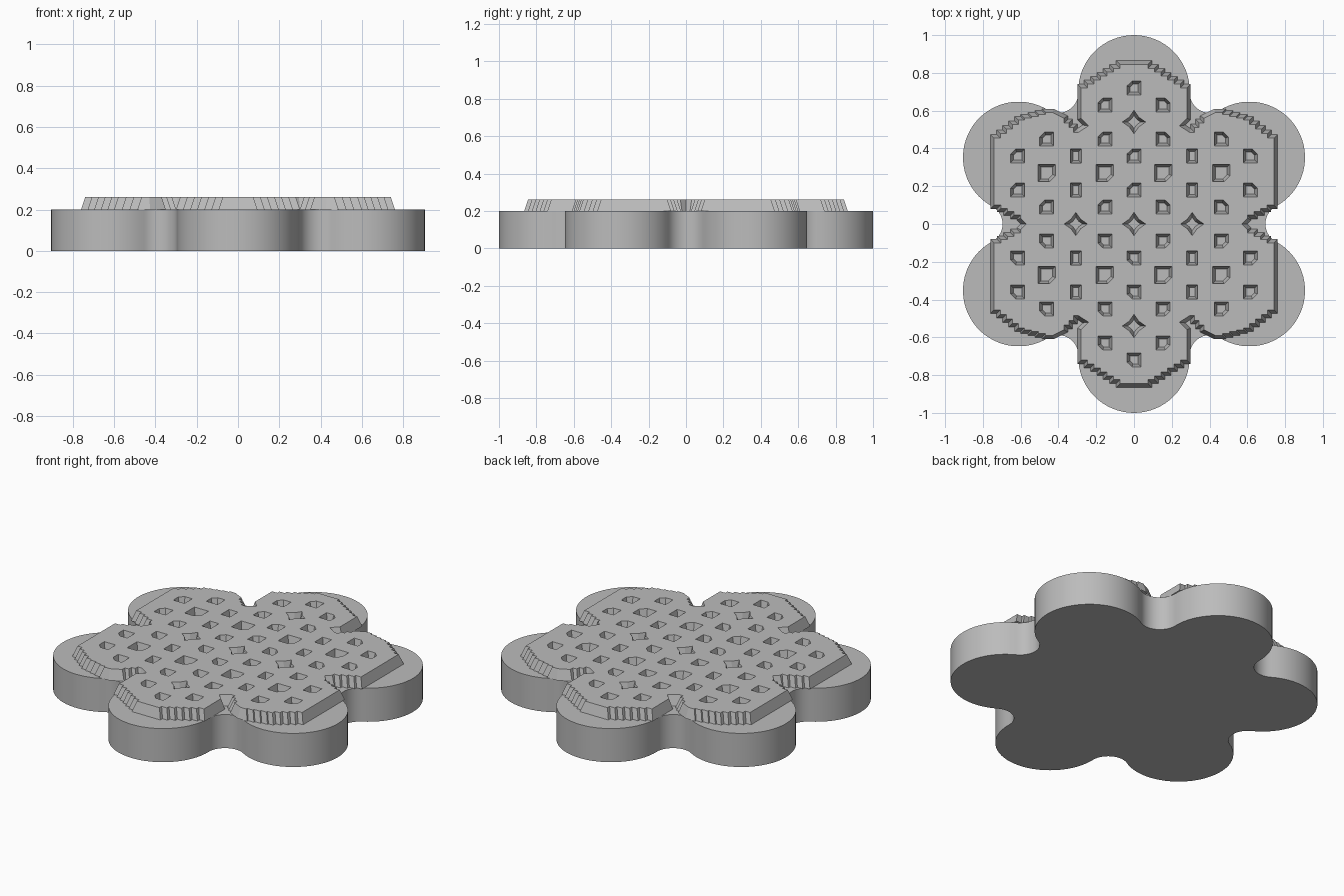
import bpy, bmesh
from math import radians, atan2, cos, sin, pi, sqrt
from mathutils import Vector

cube = bpy.data.objects.get("Cube")
if cube:
    bpy.data.objects.remove(cube, do_unlink=True)

grey = bpy.data.materials.new("plain grey")
grey.use_nodes = True
colour = (0.5, 0.5, 0.5, 1)
grey.diffuse_color = colour
grey.node_tree.nodes["Principled BSDF"].inputs["Base Color"].default_value = colour


def make_object(name, bm):
    mesh = bpy.data.meshes.new(name)
    bm.to_mesh(mesh)
    bm.free()
    mesh.materials.append(grey)
    obj = bpy.data.objects.new(name, mesh)
    bpy.context.collection.objects.link(obj)
    return obj


def arc(centre, radius, start, end, steps):
    return [centre + radius * Vector((cos(a), sin(a)))
            for a in (start + (end - start) * i / steps for i in range(steps + 1))]


def polar(radius, angle):
    return Vector((radius * cos(angle), radius * sin(angle)))


# Flower base: six round lobes joined by concave fillets
LOBE_AT, LOBE_R, FILLET_R = 0.705, 0.295, 0.106
fillet_at = LOBE_AT * cos(pi / 6) + sqrt((LOBE_R + FILLET_R) ** 2 - (LOBE_AT / 2) ** 2)
profile = []
for k in range(6):
    mid = pi / 6 + k * pi / 3
    lobe = polar(LOBE_AT, mid)
    fillet = polar(fillet_at, mid + pi / 6)
    to_fillet = fillet - lobe
    half = atan2(to_fillet.y, to_fillet.x) - mid
    half = half % (2 * pi)
    profile += arc(lobe, LOBE_R, mid - half, mid + half, 32)
    # the fillet turns the other way, symmetric about the direction to the centre
    inward = mid + pi / 6 + pi
    back = lobe - fillet
    spread = (inward - atan2(back.y, back.x) + pi) % (2 * pi) - pi
    profile += arc(fillet, FILLET_R, inward - spread, inward + spread, 14)[1:-1]

bm = bmesh.new()
bottom = bm.faces.new([bm.verts.new((p.x, p.y, 0)) for p in profile])
ext = bmesh.ops.extrude_face_region(bm, geom=[bottom], use_keep_orig=True)
bmesh.ops.translate(bm, vec=(0, 0, 0.2),
                    verts=[g for g in ext["geom"] if isinstance(g, bmesh.types.BMVert)])
bmesh.ops.recalc_face_normals(bm, faces=bm.faces)
base = make_object("flower_base", bm)
bpy.context.view_layer.objects.active = base
base.select_set(True)
bpy.ops.object.shade_smooth_by_angle(angle=radians(30))


# Helpers for the raised plate
def stepped(path):
    """Turn the long slanted runs of a path into stair steps."""
    out = [path[0]]
    for a, b in zip(path, path[1:]):
        d = b - a
        if min(abs(d.x), abs(d.y)) > 0.01 and d.length > 0.09:
            n = round(d.length / 0.042)
            for i in range(n):
                out.append(Vector((a.x + d.x * (i + 1) / n, a.y + d.y * i / n)))
                out.append(a + d * (i + 1) / n)
        else:
            out.append(b)
    return out


def offset(loop, dist):
    """Mitred offset of a counter-clockwise loop, outward if positive."""
    out = []
    for i, p in enumerate(loop):
        d1 = (p - loop[i - 1]).normalized()
        d2 = (loop[(i + 1) % len(loop)] - p).normalized()
        n1, n2 = Vector((d1.y, -d1.x)), Vector((d2.y, -d2.x))
        out.append(p + (n1 + n2) * dist / max(1 + n1.dot(n2), 0.5))
    return out


# Plate outline: one quadrant, mirrored both ways
quarter = stepped([Vector(p) for p in (
    (0.04, 0.845), (0.28, 0.70), (0.28, 0.56), (0.24, 0.52), (0.295, 0.485),
    (0.37, 0.56), (0.43, 0.59), (0.58, 0.55), (0.74, 0.43), (0.74, 0.10),
    (0.60, 0.03), (0.57, 0.0))])
right = quarter + [Vector((p.x, -p.y)) for p in reversed(quarter[:-1])]
outline = right + [Vector((-p.x, p.y)) for p in reversed(right)]
outline.reverse()


# Pits on a triangular lattice
def square_pit(c, w, h, sx, sy):
    """Rectangle with the one corner towards (sx, sy) cut off."""
    pts = []
    for x, y in ((1, 1), (-1, 1), (-1, -1), (1, -1)):
        if (x, y) == (sx, sy):
            a, b = (x * w, y * h * 0.3), (x * w * 0.3, y * h)
            pts += [a, b] if x * y > 0 else [b, a]
        else:
            pts.append((x * w, y * h))
    return [c + Vector(p) for p in pts]


def star_pit(c):
    return [c + polar(0.062 if i % 2 == 0 else 0.036, i * pi / 4) for i in range(8)]


pits = []
rows = {0: 4, 1: 3, 2: 2, 3: 2, 4: 2}
for col in range(-4, 5):
    odd = col % 2
    for row in range(-5, 5):
        y = 0.18 * row + 0.09 * odd
        if abs(y) > 0.18 * rows[abs(col)] + 0.1 * odd + 0.01:
            continue
        if abs(col) == 4 and row == 0:
            continue
        c = Vector((0.154 * col, y))
        if (col in (-2, 0, 2) and row == 0) or (col == 0 and abs(row) == 3):
            pits.append(star_pit(c))
        elif odd and abs(abs(y) - 0.27) < 0.01:
            pits.append(square_pit(c, 0.046, 0.046, 1, -1))
        elif abs(col) == 2:
            pits.append(square_pit(c, 0.029, 0.038, 0, 0))
        else:
            pits.append(square_pit(c, 0.037, 0.036, 1 if col > 0 else -1, 1 if y > 0 else -1))

# Raised plate: sloping walls round every loop, then one filled top
bm = bmesh.new()
top_edges = []
for loop, slope in [(outline, 0.02)] + [(p, -0.015) for p in pits]:
    upper = [bm.verts.new((p.x, p.y, 0.26)) for p in loop]
    lower = [bm.verts.new((p.x, p.y, 0.2)) for p in offset(loop, slope)]
    n = len(loop)
    for i in range(n):
        j = (i + 1) % n
        quad = [lower[i], lower[j], upper[j], upper[i]]
        bm.faces.new(quad if slope > 0 else quad[::-1])
        top_edges.append(bm.edges.get((upper[i], upper[j])))
bmesh.ops.triangle_fill(bm, use_beauty=True, use_dissolve=False,
                        edges=top_edges, normal=(0, 0, 1))
bm.normal_update()
for f in bm.faces:
    if all(v.co.z > 0.25 for v in f.verts) and f.normal.z < 0:
        f.normal_flip()
make_object("raised_plate", bm)
